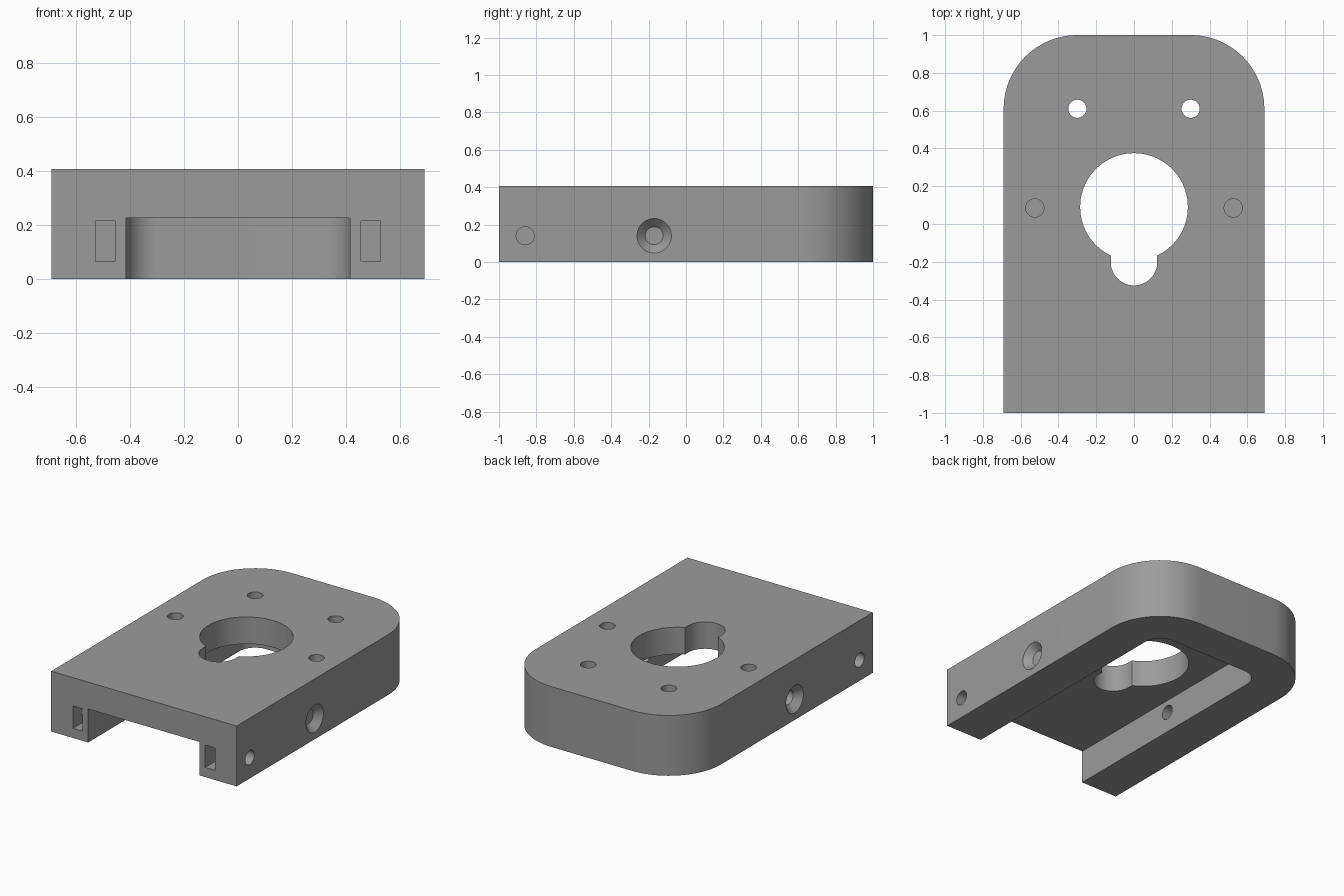
import bpy, bmesh, math
from mathutils import Matrix, Vector

if "Cube" in bpy.data.objects:
    bpy.data.objects.remove(bpy.data.objects["Cube"])

HALF_W, HEIGHT = 0.69, 0.406
SIDE_Z = 0.14      # height of the side screw holes
HOLE_R = 0.048     # shared screw hole radius

grey = bpy.data.materials.new("grey plastic")
grey.diffuse_color = (0.33, 0.33, 0.33, 1)
grey.use_nodes = True
grey.node_tree.nodes["Principled BSDF"].inputs["Base Color"].default_value = grey.diffuse_color


def arc(cx, cy, r, a0, a1, n):
    """Points along an arc, angles in degrees."""
    return [(cx + r * math.cos(math.radians(a0 + (a1 - a0) * i / n)),
             cy + r * math.sin(math.radians(a0 + (a1 - a0) * i / n))) for i in range(n + 1)]


def to_object(name, bm):
    bmesh.ops.recalc_face_normals(bm, faces=bm.faces)
    mesh = bpy.data.meshes.new(name)
    bm.to_mesh(mesh)
    bm.free()
    obj = bpy.data.objects.new(name, mesh)
    bpy.context.collection.objects.link(obj)
    mesh.materials.append(grey)
    return obj


def prism(name, outline, z0, z1):
    """Extrude a flat outline from z0 up to z1."""
    bm = bmesh.new()
    face = bm.faces.new([bm.verts.new((x, y, z0)) for x, y in outline])
    ext = bmesh.ops.extrude_face_region(bm, geom=[face])["geom"]
    bmesh.ops.translate(bm, vec=(0, 0, z1 - z0),
                        verts=[v for v in ext if isinstance(v, bmesh.types.BMVert)])
    return to_object(name, bm)


def rod(name, start, end, r1=HOLE_R, r2=HOLE_R):
    """Cylinder or cone between two points."""
    a, b = Vector(start), Vector(end)
    turn = (b - a).to_track_quat('Z', 'Y').to_matrix().to_4x4()
    bm = bmesh.new()
    bmesh.ops.create_cone(bm, cap_ends=True, segments=48, radius1=r1, radius2=r2,
                          depth=(b - a).length,
                          matrix=Matrix.Translation((a + b) / 2) @ turn)
    return to_object(name, bm)


def u_outline(w, y0, y1, r):
    """Rectangle whose two rear corners are rounded."""
    return ([(-w, y0), (w, y0)] + arc(w - r, y1 - r, r, 0, 90, 24)
            + arc(r - w, y1 - r, r, 90, 180, 24))


# Main block with rounded rear corners
body = prism("mounting_block", u_outline(HALF_W, -1, 1, 0.39), 0, HEIGHT)

# Underside channel, open at the front
cutters = [prism("channel_cutter", u_outline(0.415, -1.1, 0.725, 0.115), -0.1, 0.225)]

# Keyhole opening: large circle with a round-ended slot towards the front
slot_r, big_r = 0.123, 0.285
meet = math.degrees(math.asin(slot_r / big_r))
keyhole = arc(0, 0.09, big_r, -90 + meet, 270 - meet, 72) + arc(0, -0.202, slot_r, 180, 360, 32)
cutters.append(prism("keyhole_cutter", keyhole, 0.1, 0.6))

for s in (-1, 1):
    cutters += [
        # Rear through holes and blind holes in the top
        rod("top_hole_cutter", (s * 0.3, 0.61, 0.1), (s * 0.3, 0.61, 0.6)),
        rod("blind_hole_cutter", (s * 0.525, 0.085, 0.2), (s * 0.525, 0.085, 0.6)),
        # Countersunk side holes reaching the channel
        rod("side_hole_cutter", (s * 0.35, -0.17, SIDE_Z), (s * 0.8, -0.17, SIDE_Z)),
        rod("countersink_cutter", (s * 0.645, -0.17, SIDE_Z), (s * 0.70, -0.17, SIDE_Z),
            HOLE_R, 0.102),
        # Front side holes ending in the nut slots
        rod("front_side_hole_cutter", (s * 0.5, -0.86, SIDE_Z), (s * 0.8, -0.86, SIDE_Z)),
        # Nut slots in the front face
        prism("nut_slot_cutter", [(s * 0.456, -1.1), (s * 0.528, -1.1),
                                  (s * 0.528, -0.78), (s * 0.456, -0.78)], 0.065, 0.215),
    ]

# Cut everything out of the block
bpy.context.view_layer.objects.active = body
for cutter in cutters:
    mod = body.modifiers.new("cut", 'BOOLEAN')
    mod.operation, mod.solver, mod.object = 'DIFFERENCE', 'EXACT', cutter
    bpy.ops.object.modifier_apply(modifier=mod.name)
    bpy.data.objects.remove(cutter)

# Smooth the round walls and keep the edges sharp
bpy.ops.object.select_all(action='DESELECT')
body.select_set(True)
bpy.ops.object.shade_smooth_by_angle(angle=math.radians(30))
